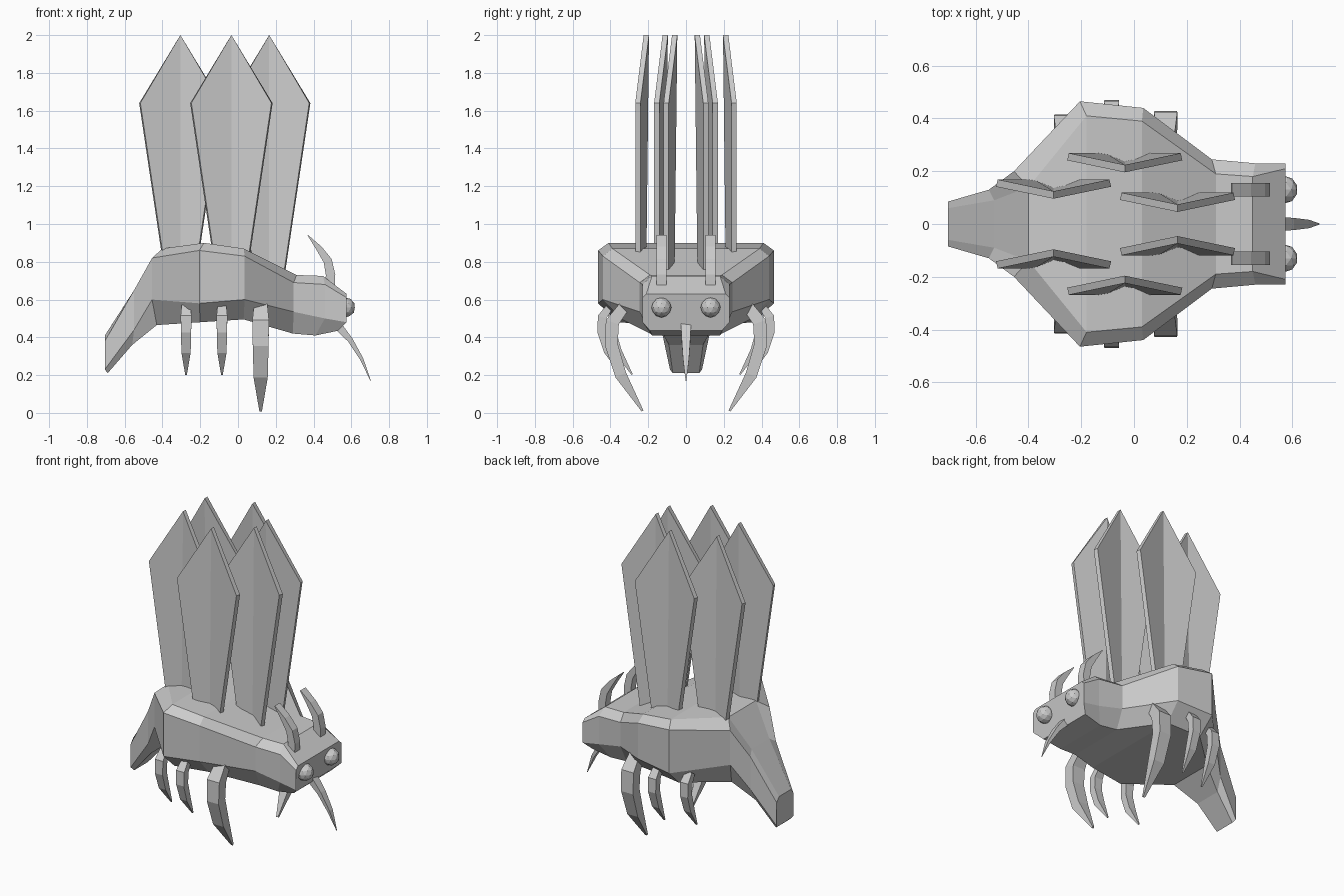
import bpy, bmesh
from mathutils import Vector

if "Cube" in bpy.data.objects:
    bpy.data.objects.remove(bpy.data.objects["Cube"])

grey = bpy.data.materials.new("plain_grey")
grey.use_nodes = True
COLOUR = (0.6, 0.6, 0.6, 1)
grey.diffuse_color = COLOUR
grey.node_tree.nodes["Principled BSDF"].inputs["Base Color"].default_value = COLOUR


def finish(name, bm):
    bmesh.ops.recalc_face_normals(bm, faces=bm.faces[:])
    mesh = bpy.data.meshes.new(name)
    bm.to_mesh(mesh)
    bm.free()
    mesh.materials.append(grey)
    obj = bpy.data.objects.new(name, mesh)
    bpy.context.collection.objects.link(obj)
    return obj


def loft(name, rings):
    """Skin a list of equal-length point rings and cap both ends."""
    bm = bmesh.new()
    loops = [[bm.verts.new(p) for p in ring] for ring in rings]
    count = len(loops[0])
    for a, b in zip(loops, loops[1:]):
        for i in range(count):
            j = (i + 1) % count
            bm.faces.new((a[i], a[j], b[j], b[i]))
    bm.faces.new(loops[0])
    bm.faces.new(loops[-1][::-1])
    return finish(name, bm)


def limb(name, path, widths, depths):
    """Tapered box section following a path that lies across the y or x axis."""
    path = [Vector(p) for p in path]
    flat_x = all(abs(p.x - path[0].x) < 0.001 for p in path)
    side = Vector((1, 0, 0)) if flat_x else Vector((0, 1, 0))
    rings = []
    for i, p in enumerate(path):
        along = path[min(i + 1, len(path) - 1)] - path[max(i - 1, 0)]
        out = along.cross(side).normalized()
        w, d = side * widths[i], out * depths[i]
        rings.append([p + w + d, p - w + d, p - w - d, p + w - d])
    return loft(name, rings)


# Body: x top, z top, half width top, x side, z shoulder, half width,
# z lower side, x bottom, z bottom, half width bottom
sections = [
    (-.705, .41, .06, -.705, .38, .085, .23, -.69, .21, .07),
    (-.53, .68, .09, -.55, .65, .13, .44, -.56, .36, .09),
    (-.40, .87, .14, -.455, .82, .2, .6, -.43, .465, .15),
    (-.18, .9, .41, -.205, .86, .465, .58, -.2, .48, .36),
    (.03, .87, .39, .035, .83, .44, .6, .03, .495, .34),
    (.31, .73, .19, .295, .69, .245, .535, .29, .42, .19),
    (.45, .725, .18, .46, .68, .23, .5, .41, .41, .18),
    (.575, .63, .21, .575, .61, .23, .48, .53, .435, .19),
]
rings = []
for xt, zt, wt, xs, zu, w, zl, xb, zb, wb in sections:
    half = [Vector((xt, wt, zt)), Vector((xs, w, zu)), Vector((xs, w, zl)), Vector((xb, wb, zb))]
    rings.append(half + [Vector((p.x, -p.y, p.z)) for p in reversed(half)])
loft("body", rings)


# Wings: folded kites standing on the back
def wing(name, x, y, side):
    bm = bmesh.new()
    outline = [(-.075, y, .7), (0, y - .03, .7), (.075, y, .7),
               (.215, y, 1.64), (0, y - .045, 2), (-.215, y, 1.64)]
    v = [bm.verts.new((x + px, py * side, pz)) for px, py, pz in outline]
    bm.faces.new((v[0], v[1], v[4], v[5]))
    bm.faces.new((v[1], v[2], v[3], v[4]))
    solid = finish(name, bm).modifiers.new("thickness", 'SOLIDIFY')
    solid.thickness = .028
    solid.offset = 0


# Legs: one bent path, reused at two sizes
LEG_PATH = [(0, 0), (.06, -.08), (.065, -.2), (.015, -.36), (-.1, -.55)]
LEG_TAPER = [.8, 1, .95, .85, .15]


def leg(name, x, y, scale, side):
    path = [(x, side * (y + dy * scale), .56 + dz * scale) for dy, dz in LEG_PATH]
    limb(name, path, [.044 * scale * t for t in LEG_TAPER], [.036 * scale * t for t in LEG_TAPER])


for label, side in (("left", 1), ("right", -1)):
    wing("front_wing_" + label, .165, .105, side)
    wing("middle_wing_" + label, -.035, .255, side)
    wing("rear_wing_" + label, -.305, .155, side)

    leg("front_leg_" + label, .12, .33, 1, side)
    leg("middle_leg_" + label, -.085, .405, .65, side)
    leg("rear_leg_" + label, -.275, .35, .65, side)

    # Faceted eye
    bm = bmesh.new()
    bmesh.ops.create_icosphere(bm, subdivisions=2, radius=.053)
    bmesh.ops.translate(bm, verts=bm.verts[:], vec=(.568, side * .13, .558))
    finish("eye_" + label, bm)

    # Antenna sweeping back from the head
    limb("antenna_" + label,
         [(x, side * .13, z) for x, z in
          ((.485, .64), (.49, .73), (.475, .805), (.43, .87), (.37, .94))],
         [.026] * 5, [.026, .025, .023, .016, .002])

# Curved mouth spike
limb("mouth_spike",
     [(.53, 0, .46), (.595, 0, .385), (.655, 0, .285), (.703, 0, .168)],
     [.027, .023, .016, .002], [.022, .014, .009, .001])
